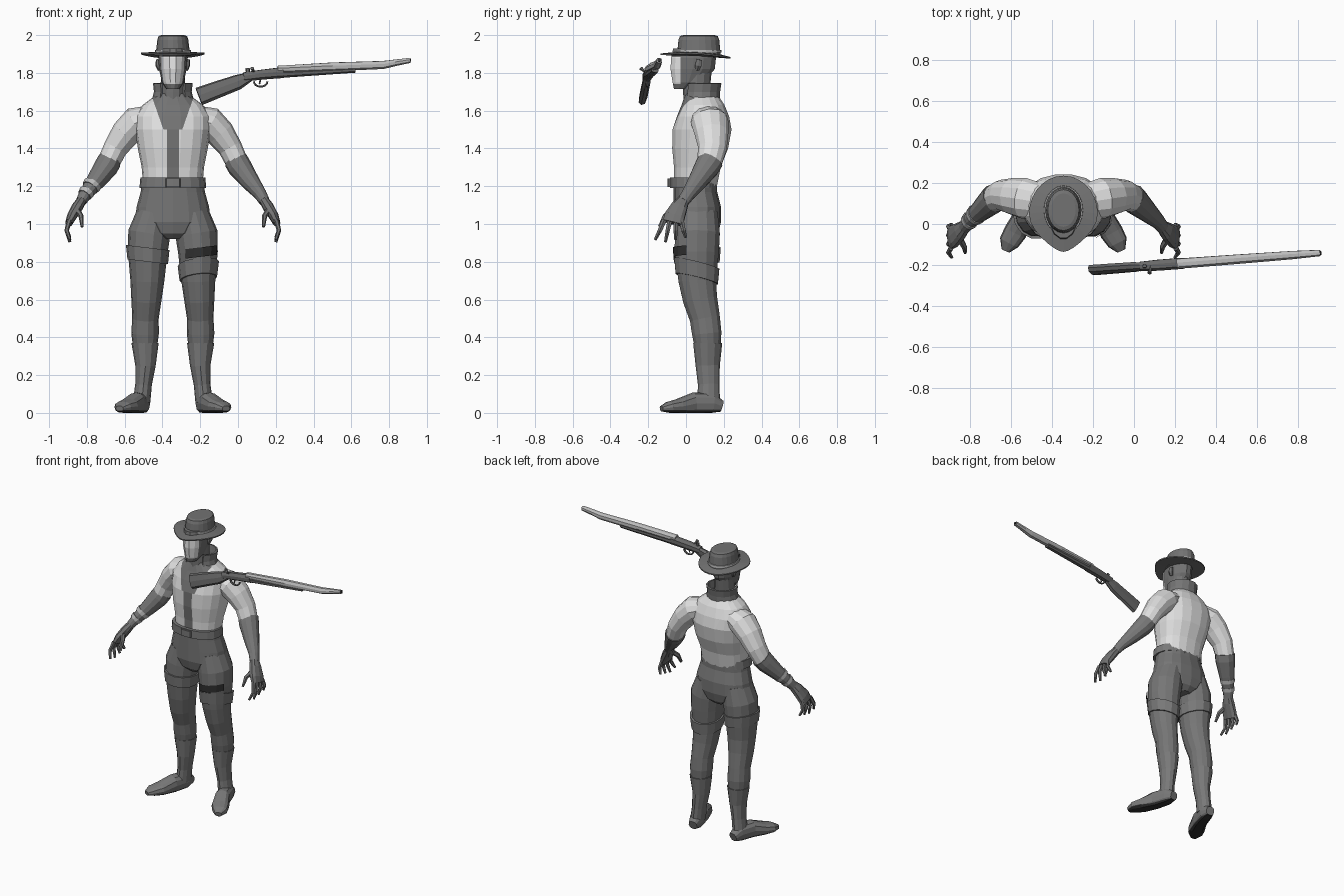
import bpy
import bmesh
import math
from mathutils import Vector

if "Cube" in bpy.data.objects:
    bpy.data.objects.remove(bpy.data.objects["Cube"], do_unlink=True)

BODY_X = -.345
X_AXIS, Y_AXIS, Z_AXIS = Vector((1, 0, 0)), Vector((0, 1, 0)), Vector((0, 0, 1))


def material(name, value):
    mat = bpy.data.materials.new(name)
    mat.use_nodes = True
    colour = (value, value, value, 1)
    mat.diffuse_color = colour
    mat.node_tree.nodes["Principled BSDF"].inputs["Base Color"].default_value = colour
    return mat


shirt_white = material("shirt white", .74)
mask_white = material("mask white", .8)
cloth_grey = material("cloth grey", .18)
skin_grey = material("skin grey", .17)
leather_grey = material("leather grey", .19)
hat_grey = material("hat grey", .17)
stock_grey = material("stock grey", .14)
barrel_light = material("barrel light", .5)
near_black = material("near black", .03)


def finish(name, bm, *mats):
    bmesh.ops.recalc_face_normals(bm, faces=bm.faces)
    mesh = bpy.data.meshes.new(name)
    bm.to_mesh(mesh)
    bm.free()
    for mat in mats:
        mesh.materials.append(mat)
    obj = bpy.data.objects.new(name, mesh)
    bpy.context.collection.objects.link(obj)
    return obj


def loft(name, rings, *mats, side=1, origin=BODY_X, sides=12, power=2,
         ref=Y_AXIS, axis=None, shape=None, cuts=(), paint=None, keep=None):
    """Skin elliptical sections (x, y, z, radius a, radius b) along a path.
    Rules and cutting planes work in coordinates measured from the origin."""
    bm = bmesh.new()
    centres = [Vector((side * r[0], r[1], r[2])) for r in rings]
    loops = []
    for i, (centre, ring) in enumerate(zip(centres, rings)):
        ahead = centres[min(i + 1, len(rings) - 1)]
        behind = centres[max(i - 1, 0)]
        along = axis or (ahead - behind).normalized()
        u = along.cross(ref).normalized()
        v = along.cross(u)
        loop = []
        for k in range(sides):
            angle = math.tau * k / sides
            c, s = math.cos(angle), math.sin(angle)
            c = math.copysign(abs(c) ** (2 / power), c)
            s = math.copysign(abs(s) ** (2 / power), s)
            loop.append(bm.verts.new(centre + u * c * ring[3] + v * s * ring[4]))
        loops.append(loop)
    for low, high in zip(loops, loops[1:]):
        for k in range(sides):
            n = (k + 1) % sides
            bm.faces.new((low[k], low[n], high[n], high[k]))
    bm.faces.new(loops[0])
    bm.faces.new(loops[-1])
    if shape:
        for vert in bm.verts:
            vert.co = shape(vert.co)
    for point, normal in cuts:
        bmesh.ops.bisect_plane(bm, geom=bm.verts[:] + bm.edges[:] + bm.faces[:],
                               plane_co=point, plane_no=normal)
    if paint:
        for face in bm.faces:
            face.material_index = int(paint(face.calc_center_median()))
    if keep:
        drop = [f for f in bm.faces if not keep(f.calc_center_median())]
        bmesh.ops.delete(bm, geom=drop, context="FACES")
    for vert in bm.verts:
        vert.co.x += origin
    return finish(name, bm, *mats)


# Torso: open shirt with a strip of chest widening to a V at the neck
def chest_width(z):
    return .032 if z < 1.5 else .05 + .35 * (z - 1.5)


chest_cuts = []
for s in (-1, 1):
    chest_cuts.append(((s * .032, 0, 1.5), (1, 0, 0)))
    chest_cuts.append(((s * .05, 0, 1.5), (1, 0, -s * .35)))
chest_cuts.append(((0, 0, 1.5), (0, 0, 1)))
loft("shirt",
     [(0, .05, 1.2, .157, .115), (0, .06, 1.3, .165, .125), (0, .075, 1.4, .185, .15),
      (0, .085, 1.5, .2, .158), (0, .09, 1.57, .2, .14), (0, .09, 1.63, .16, .115),
      (0, .08, 1.69, .08, .085)],
     shirt_white, skin_grey, sides=18, power=2.3, axis=Z_AXIS, cuts=chest_cuts,
     paint=lambda p: p.y < .06 and abs(p.x) < chest_width(p.z))
collar = loft("collar", [(0, .08, 1.64, .115, .1), (0, .085, 1.7, .1, .098), (0, .09, 1.745, .105, .1)],
              cloth_grey, axis=Z_AXIS, sides=14,
              keep=lambda p: p.y > .02 and math.hypot(p.x, p.y - .085) > .05)
thick = collar.modifiers.new("thickness", "SOLIDIFY")
thick.thickness = .012

# Hips, belt and buckle
loft("trouser_seat",
     [(0, .05, 1.24, .16, .115), (0, .05, 1.17, .17, .115), (0, .06, 1.09, .192, .125),
      (0, .06, 1.01, .2, .125), (0, .06, .95, .13, .11), (0, .06, .92, .05, .08)],
     cloth_grey, sides=16, power=2.3, axis=Z_AXIS)
loft("belt", [(0, .038, 1.19, .177, .125), (0, .038, 1.245, .172, .125)],
     leather_grey, sides=18, power=2.3, axis=Z_AXIS)
loft("buckle", [(0, -.085, 1.195, .04, .012), (0, -.085, 1.24, .04, .012)],
     leather_grey, sides=8, power=5, axis=Z_AXIS)

# Head, mask, neck and ears
loft("neck", [(0, .065, 1.62, .072, .078), (0, .055, 1.7, .066, .07), (0, .06, 1.8, .062, .075)],
     skin_grey, axis=Z_AXIS)
loft("head",
     [(0, -.02, 1.715, .034, .045), (0, .012, 1.75, .058, .085), (0, .035, 1.82, .073, .12),
      (0, .04, 1.88, .077, .122), (0, .04, 1.93, .07, .11)],
     skin_grey, mask_white, sides=14, axis=Z_AXIS,
     cuts=[((0, -.03, 0), (0, 1, 0)), ((0, 0, 1.742), (0, 0, 1)), ((0, 0, 1.885), (0, 0, 1))],
     paint=lambda p: p.y < -.03 and 1.742 < p.z < 1.885)
for s, label in ((-1, "right"), (1, "left")):
    loft(label + "_ear", [(.07, .06, 1.815, .01, .012), (.08, .065, 1.84, .012, .02),
                          (.082, .07, 1.87, .008, .016)], skin_grey, side=s, sides=6)


# Hat with a brim that comes to a point at the front
def brim_shape(p):
    forward = max(0, (.05 - p.y) / .186)
    x = p.x * (1 - .45 * forward ** 2)
    return Vector((x, p.y, p.z + .5 * x * x - .05 * (p.y - .05)))


loft("hat_brim", [(0, .05, 1.887, .06, .08), (0, .05, 1.885, .168, .186),
                  (0, .05, 1.893, .168, .186), (0, .06, 1.905, .1, .12)],
     hat_grey, sides=28, axis=Z_AXIS, shape=brim_shape)
loft("hat_crown", [(0, .068, 1.89, .092, .116), (0, .068, 1.975, .082, .108),
                   (0, .068, 1.995, .076, .1), (0, .068, 2, .06, .082)],
     hat_grey, sides=20, axis=Z_AXIS)
loft("hat_band", [(0, .068, 1.908, .096, .12), (0, .068, 1.922, .095, .119)],
     barrel_light, sides=20, axis=Z_AXIS)

# Arms, gauntlets, hands, legs and boots on both sides
for s, label in ((-1, "right_"), (1, "left_")):
    loft(label + "sleeve",
         [(.12, .11, 1.57, .06, .09), (.19, .125, 1.54, .085, .1), (.25, .135, 1.48, .078, .09),
          (.305, .14, 1.4, .064, .076), (.35, .12, 1.305, .058, .064)],
         shirt_white, side=s)
    loft(label + "gauntlet",
         [(.335, .13, 1.335, .064, .07), (.355, .11, 1.3, .064, .068), (.41, .06, 1.225, .05, .052),
          (.465, .01, 1.155, .034, .037), (.485, -.015, 1.12, .029, .034)],
         leather_grey, side=s)
    loft(label + "palm",
         [(.48, -.01, 1.13, .025, .03), (.505, -.035, 1.09, .03, .045),
          (.535, -.06, 1.04, .026, .056), (.55, -.07, 1.005, .02, .055)],
         skin_grey, side=s, sides=10, power=2.5)
    for finger in range(4):
        y = -.115 + finger * .03
        spread = (finger - 2) * .012
        tip = .905 + .012 * abs(finger - 1)
        loft(label + "finger", [(.548, y, 1.02, .014, .015), (.562, y + spread, .965, .012, .013),
                                (.545, y + 2 * spread, tip, .008, .008)],
             skin_grey, side=s, sides=6)
    loft(label + "thumb", [(.51, -.065, 1.08, .016, .018), (.485, -.11, 1.04, .014, .016),
                           (.48, -.14, .985, .008, .01)], skin_grey, side=s, sides=6)

    loft(label + "trouser_leg",
         [(.1, .06, 1.06, .09, .11), (.125, .06, .95, .112, .122), (.133, .057, .85, .105, .12),
          (.135, .06, .7, .09, .102), (.14, .075, .6, .08, .093), (.145, .1, .5, .07, .082),
          (.147, .11, .42, .073, .08), (.147, .115, .35, .064, .07)],
         cloth_grey, side=s, sides=14)
    loft(label + "boot_shaft",
         [(.147, .115, .37, .072, .077), (.145, .115, .25, .054, .064),
          (.155, .12, .15, .044, .057), (.165, .12, .06, .046, .06)],
         leather_grey, side=s)
    loft(label + "boot_foot",
         [(.158, .19, .035, .03, .03), (.165, .14, .05, .046, .055), (.195, .04, .05, .05, .058),
          (.235, -.04, .035, .057, .04), (.265, -.09, .03, .05, .03), (.282, -.13, .022, .022, .015)],
         leather_grey, near_black, side=s, ref=Z_AXIS, power=2.4,
         shape=lambda p: Vector((p.x, p.y, max(p.z, 0))), cuts=[((0, 0, .012), (0, 0, 1))],
         paint=lambda p: p.z < .012)

# Thigh straps, dark patch and wrist wraps
loft("right_thigh_strap", [(.133, .057, .8, .108, .124), (.133, .057, .875, .116, .13)],
     leather_grey, side=-1, sides=14, axis=Vector((.12, 0, 1)).normalized())
loft("left_thigh_strap", [(.135, .057, .71, .1, .118), (.135, .057, .79, .11, .126)],
     leather_grey, sides=14, axis=Vector((-.12, .25, 1)).normalized())
loft("thigh_patch", [(.135, .057, .825, .109, .125), (.135, .057, .875, .112, .127)],
     near_black, sides=14, axis=Vector((-.12, 0, 1)).normalized(),
     keep=lambda p: p.y < 0 and abs(p.x - .14) < .08)
for start in ((.425, .048, 1.21, .05, .052), (.455, .02, 1.17, .042, .046)):
    end = (start[0] + .013, start[1] - .012, start[2] - .018, start[3] - .004, start[4] - .004)
    loft("wrist_wrap", [start, end], barrel_light, side=-1)

# Rifle: leaned slightly so its top is further back
LEAN = Vector((0, 1, -.25)).normalized()


def rifle_part(name, rings, mat, sides=8, power=2.6):
    placed = [(x, -.225 + .075 * (x + .2), z, a, b) for x, z, a, b in rings]
    loft(name, placed, mat, origin=0, sides=sides, power=power, ref=LEAN)


rifle_part("rifle_stock", [(-.207, 1.675, .05, .022), (-.1, 1.715, .046, .022),
                           (0, 1.751, .041, .022), (.06, 1.778, .026, .018)], stock_grey)
rifle_part("rifle_receiver", [(.03, 1.778, .025, .024), (.12, 1.79, .027, .028),
                              (.24, 1.802, .03, .028)], stock_grey)
rifle_part("rifle_forestock", [(.2, 1.793, .022, .024), (.62, 1.815, .014, .02)], stock_grey)
rifle_part("rifle_barrel", [(.21, 1.818, .02, .026), (.5, 1.832, .024, .024),
                            (.77, 1.842, .022, .021), (.83, 1.853, .018, .019),
                            (.91, 1.866, .014, .016)], barrel_light)
rifle_part("rifle_muzzle", [(.9, 1.866, .009, .01), (.915, 1.868, .009, .01)], near_black)
rifle_part("rifle_hammer", [(.055, 1.785, .01, .01), (.05, 1.825, .012, .008)], stock_grey, sides=6)

guard = [(.12 + .036 * math.cos(a), -.203, 1.755 + .028 * math.sin(a), .005, .009)
         for a in (math.pi + math.pi * k / 8 for k in range(9))]
loft("trigger_guard", guard, stock_grey, origin=0, sides=6)
loft("trigger", [(.12, -.203, 1.77, .005, .005), (.113, -.204, 1.74, .004, .004)],
     stock_grey, origin=0, sides=6)
loft("bolt_handle", [(.09, -.19, 1.8, .007, .007), (.08, -.225, 1.812, .007, .007),
                     (.075, -.24, 1.825, .011, .011)], stock_grey, origin=0, sides=6, ref=Z_AXIS)
